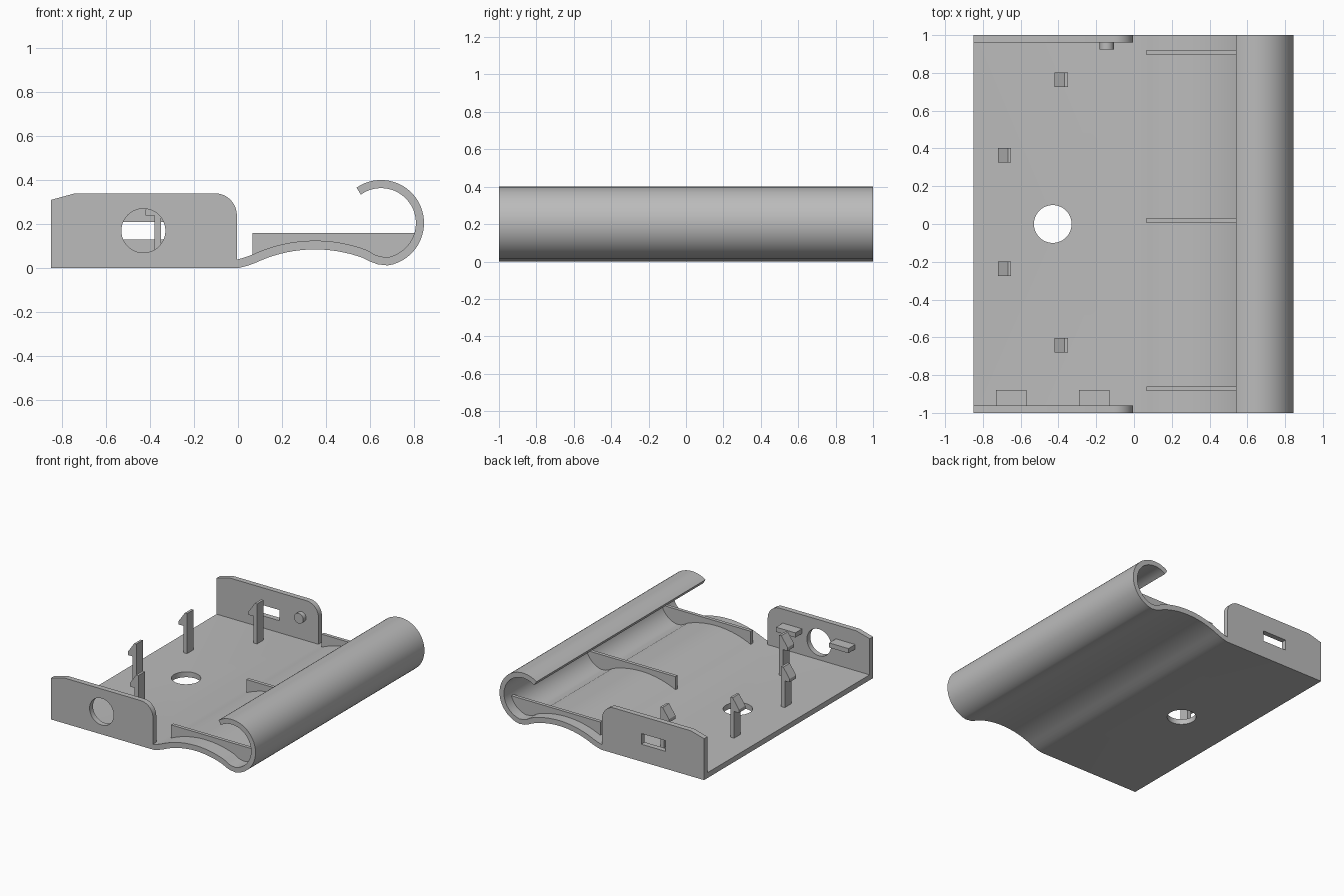
import bpy, bmesh
from math import sin, cos, radians, sqrt
from mathutils import Vector

if "Cube" in bpy.data.objects:
    bpy.data.objects.remove(bpy.data.objects["Cube"], do_unlink=True)

grey = bpy.data.materials.new("grey_plastic")
grey.use_nodes = True
tone = (0.5, 0.5, 0.5, 1)
grey.diffuse_color = tone
grey.node_tree.nodes["Principled BSDF"].inputs["Base Color"].default_value = tone


def prism(name, outline, y0, y1):
    """Extrude an x-z outline from y0 to y1."""
    bm = bmesh.new()
    face = bm.faces.new([bm.verts.new((x, y0, z)) for x, z in outline])
    ext = bmesh.ops.extrude_face_region(bm, geom=[face])
    new = [v for v in ext["geom"] if isinstance(v, bmesh.types.BMVert)]
    bmesh.ops.translate(bm, verts=new, vec=(0, y1 - y0, 0))
    bmesh.ops.recalc_face_normals(bm, faces=bm.faces)
    mesh = bpy.data.meshes.new(name)
    bm.to_mesh(mesh)
    bm.free()
    mesh.materials.append(grey)
    obj = bpy.data.objects.new(name, mesh)
    bpy.context.collection.objects.link(obj)
    return obj


def rect(x0, x1, z0, z1):
    return [(x0, z0), (x1, z0), (x1, z1), (x0, z1)]


def arc(cx, cz, r, a0, a1, n):
    return [(cx + r * cos(radians(a0 + (a1 - a0) * i / n)),
             cz + r * sin(radians(a0 + (a1 - a0) * i / n))) for i in range(n + 1)]


def select(obj):
    bpy.ops.object.select_all(action="DESELECT")
    obj.select_set(True)
    bpy.context.view_layer.objects.active = obj


def smooth(obj):
    select(obj)
    bpy.ops.object.shade_smooth_by_angle(angle=radians(30))


def cut(obj, cutter):
    mod = obj.modifiers.new("hole", "BOOLEAN")
    mod.operation = "DIFFERENCE"
    mod.solver = "EXACT"
    mod.object = cutter
    select(obj)
    bpy.ops.object.modifier_apply(modifier=mod.name)
    bpy.data.objects.remove(cutter, do_unlink=True)


# Centre line of the sheet: flat plate, low arch, rolled hook
arch = [(x, sqrt(0.65 ** 2 - (x - 0.35) ** 2) - 0.545)
        for x in [0.07 + 0.03 * i for i in range(18)]]
path = [(-0.85, 0.02), (0, 0.02), (0.035, 0.029)] + arch
path += [(0.61, 0.046), (0.64, 0.035)] + arc(0.65, 0.205, 0.177, -80, 125, 32)
path = [Vector(p) for p in path]

upper, lower = [], []
for i, p in enumerate(path):
    t = (path[min(i + 1, len(path) - 1)] - path[max(i - 1, 0)]).normalized()
    if i < 2:
        t = Vector((1, 0))
    side = Vector((-t.y, t.x)) * (0.02 if p.x < 0.6 and p.y < 0.2 else 0.0185)
    upper.append(p + side)
    lower.append(p - side)

sheet = prism("base_sheet_with_hook", lower + upper[::-1], -1, 1)
bpy.ops.mesh.primitive_cylinder_add(vertices=48, radius=0.1, depth=0.3,
                                    location=(-0.43, 0, 0.02))
cut(sheet, bpy.context.object)
smooth(sheet)

# End walls with a clipped corner and a rounded corner
wall = [(-0.85, 0.04), (-0.005, 0.04)] + arc(-0.105, 0.24, 0.1, 0, 90, 10)
wall += [(-0.74, 0.34), (-0.85, 0.31)]
front_wall = prism("front_wall", wall, -1, -0.96)
cut(front_wall, prism("cutter", arc(-0.43, 0.17, 0.1, 0, 352.5, 47), -1.1, -0.9))
smooth(front_wall)
back_wall = prism("back_wall", wall, 0.96, 1)
cut(back_wall, prism("cutter", rect(-0.53, -0.33, 0.13, 0.21), 0.9, 1.1))
smooth(back_wall)

# Tabs inside the front wall and a round peg inside the back wall
for x in (-0.73, -0.29):
    prism("front_wall_tab", rect(x, x + 0.16, 0.2, 0.235), -0.965, -0.88)
smooth(prism("back_wall_peg", arc(-0.145, 0.21, 0.038, 0, 345, 23), 0.925, 0.965))

# Stiffening ribs bridging the arch and the hook
bed = [p for p in path if p.x > 0.06 and p.y < 0.155]
bed = [p for p in bed if p.y < 0.12 or p.x > 0.7]
rib = bed + [Vector((0.821, 0.16)), Vector((0.065, 0.16)), Vector((0.065, 0.045))]
for y in (-0.885, 0.005, 0.895):
    prism("stiffening_rib", rib, y, y + 0.026)

# Upright snap clips with a barb towards the open edge
clip = [(0, 0.03), (0.03, 0.03), (0.03, 0.34), (0.012, 0.34),
        (-0.04, 0.265), (-0.04, 0.24), (0, 0.24)]
for x, y in ((-0.38, 0.725), (-0.68, 0.325), (-0.68, -0.275), (-0.38, -0.68)):
    prism("snap_clip", [(x + a, b) for a, b in clip], y, y + 0.077)
